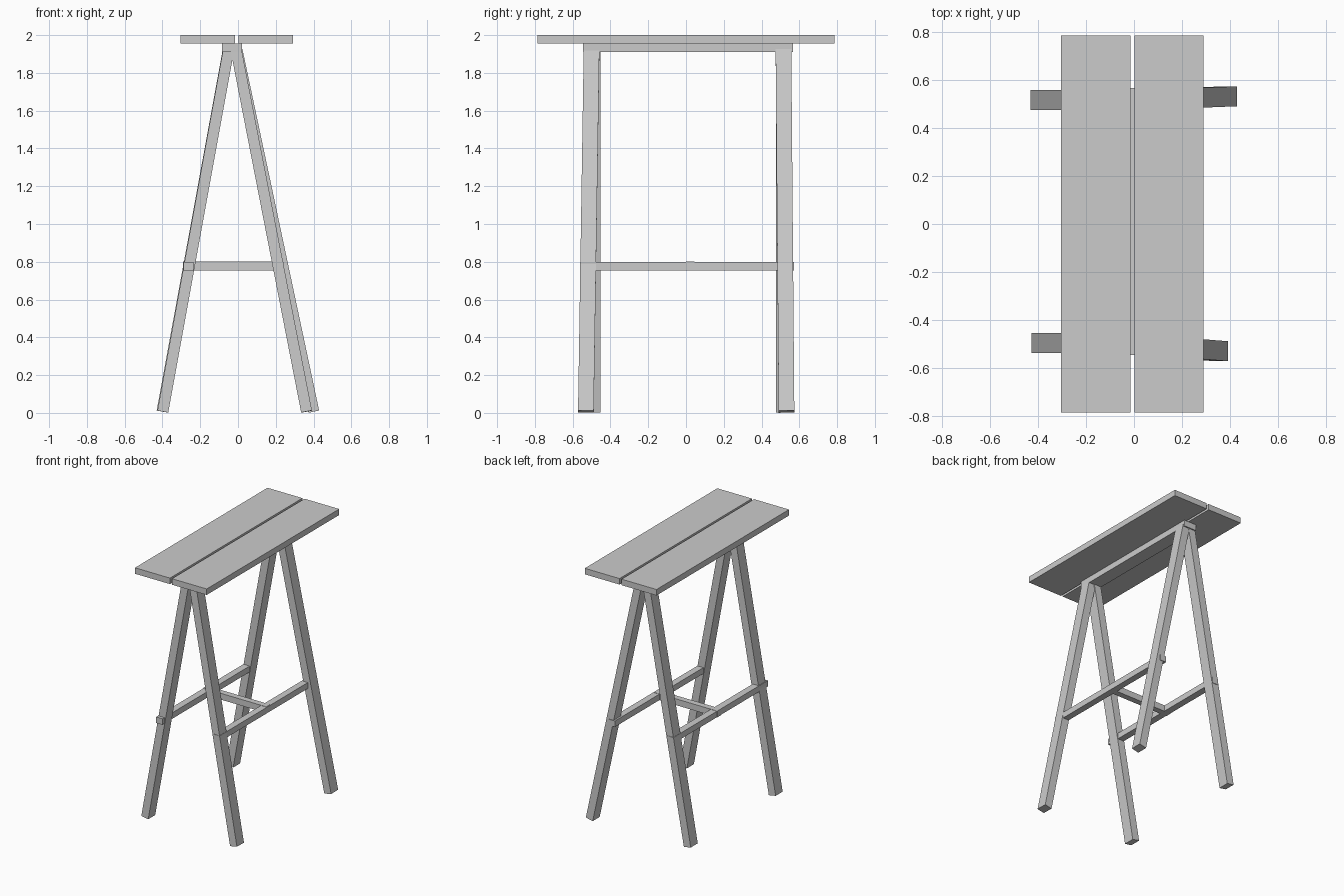
import bpy
from mathutils import Vector, Matrix

if "Cube" in bpy.data.objects:
    bpy.data.objects.remove(bpy.data.objects["Cube"])


def box(name, x, y, z):
    """Axis-aligned board given as (min, max) ranges."""
    bpy.ops.mesh.primitive_cube_add(size=1)
    ob = bpy.context.object
    ob.name = name
    ob.data.transform(Matrix.Diagonal((x[1] - x[0], y[1] - y[0], z[1] - z[0], 1)))
    ob.location = [(a + b) / 2 for a, b in (x, y, z)]
    return ob


def leg(name, foot, head, wide=0.058, deep=0.083):
    """Square-cut board running from foot to head."""
    foot, head = Vector(foot), Vector(head)
    axis = head - foot
    up = axis.normalized()
    side = Vector((0, 1, 0)).cross(up).normalized()
    depth = up.cross(side)
    ob = box(name, (-wide / 2, wide / 2), (-deep / 2, deep / 2), (0, axis.length))
    rot = Matrix((side, depth, up)).transposed().to_4x4()
    ob.matrix_world = Matrix.Translation((foot + head) / 2) @ rot
    return ob


# Top planks with a narrow gap
box("left_top_plank", (-0.305, -0.015), (-0.785, 0.785), (1.955, 2.0))
box("right_top_plank", (0.002, 0.29), (-0.785, 0.785), (1.955, 2.0))

# Ridge beam under the planks
box("ridge_beam", (-0.084, 0.02), (-0.545, 0.567), (1.91, 1.955))

# Splayed legs, slightly irregular
leg("front_left_leg", (-0.398, -0.495, 0.007), (-0.05, -0.495, 1.92))
leg("back_left_leg", (-0.402, 0.517, 0.007), (-0.052, 0.517, 1.92))
leg("front_right_leg", (0.363, -0.53, 0.007), (-0.01, -0.5, 1.92))
leg("back_right_leg", (0.401, 0.532, 0.007), (-0.005, 0.516, 1.92))

# Lower stretchers and the cross bar joining them
box("left_stretcher", (-0.288, -0.236), (-0.56, 0.562), (0.755, 0.80))
box("right_stretcher", (0.19, 0.24), (-0.562, 0.572), (0.755, 0.80))
box("cross_bar", (-0.291, 0.235), (0.0, 0.045), (0.755, 0.802))
